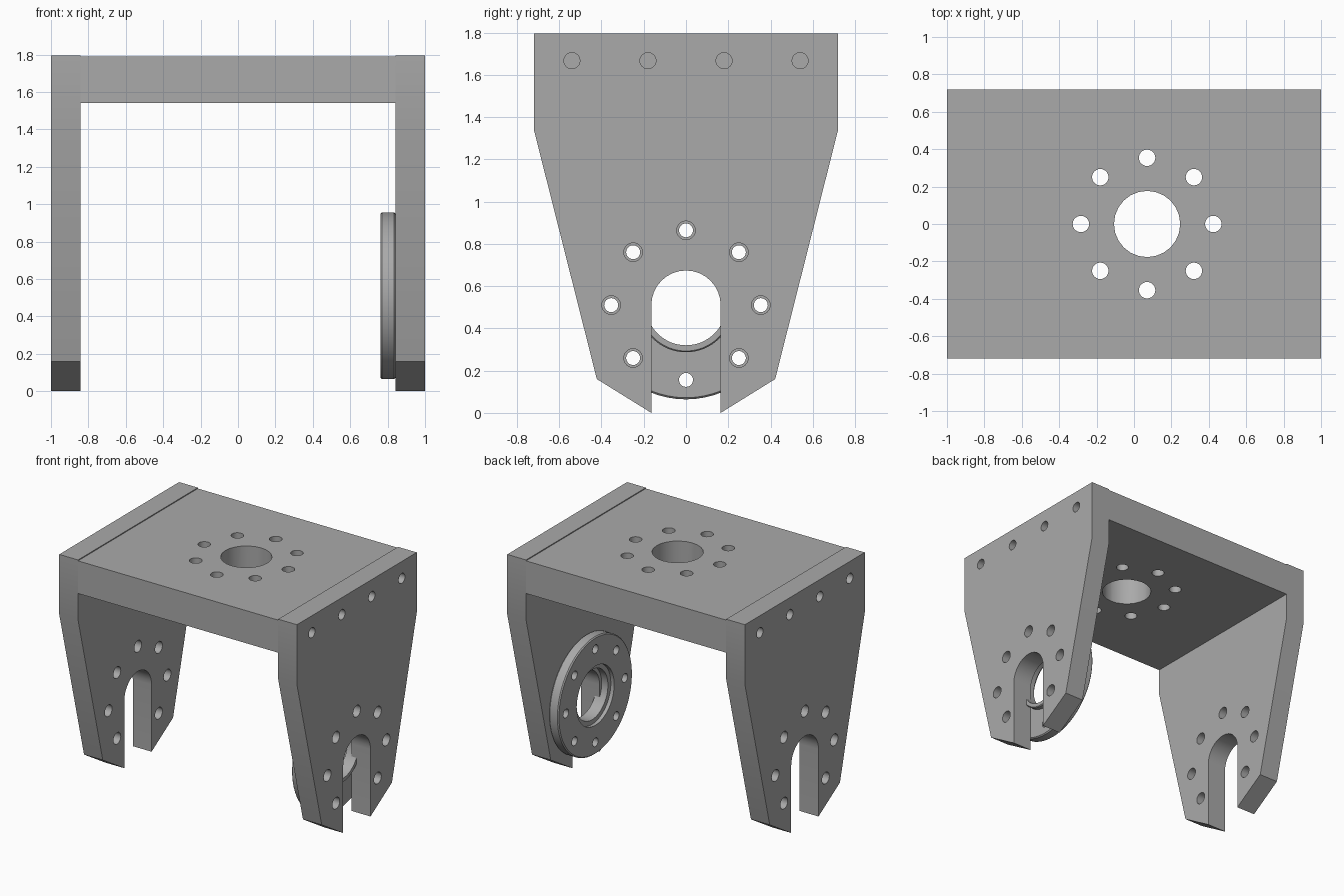
import bpy, bmesh
from math import sin, cos, pi, radians
from mathutils import Vector, Matrix

cube = bpy.data.objects.get("Cube")
if cube:
    bpy.data.objects.remove(cube)

grey = bpy.data.materials.new("plain grey")
grey.use_nodes = True
colour = (0.4, 0.4, 0.4, 1)
grey.diffuse_color = colour
grey.node_tree.nodes["Principled BSDF"].inputs["Base Color"].default_value = colour

THICK = 0.158      # leg thickness
INNER = 1 - THICK  # inner face of the legs
HUB_Z = 0.51       # height of the pivot axis
RING = 0.354       # bolt circle radius


def make(name, bm):
    bmesh.ops.recalc_face_normals(bm, faces=bm.faces)
    mesh = bpy.data.meshes.new(name)
    bm.to_mesh(mesh)
    bm.free()
    obj = bpy.data.objects.new(name, mesh)
    bpy.context.collection.objects.link(obj)
    mesh.materials.append(grey)
    return obj


def add_cylinder(bm, centre, axis, radius, length, segments=24):
    turn = Vector(axis).to_track_quat("Z", "Y").to_matrix().to_4x4()
    bmesh.ops.create_cone(bm, cap_ends=True, segments=segments, radius1=radius,
                          radius2=radius, depth=length,
                          matrix=Matrix.Translation(centre) @ turn)


def finish(obj, cutter_bm=None):
    """Cut the holes and shade the part."""
    bpy.ops.object.select_all(action="DESELECT")
    obj.select_set(True)
    bpy.context.view_layer.objects.active = obj
    if cutter_bm:
        cutter = make("hole_cutter", cutter_bm)
        cutter.hide_render = True
        mod = obj.modifiers.new("holes", "BOOLEAN")
        mod.operation, mod.solver, mod.object = "DIFFERENCE", "EXACT", cutter
        bpy.ops.object.modifier_apply(modifier=mod.name)
        bpy.data.objects.remove(cutter)
    bpy.ops.object.shade_smooth_by_angle(angle=radians(30))


def bolt_circle():
    return [(RING * cos(k * pi / 4), RING * sin(k * pi / 4)) for k in range(8)]


def leg(name, side):
    # Tapered outline with a round-ended slot open at the bottom
    half = [(0.72, 1.796), (0.72, 1.34), (0.422, 0.16), (0.164, 0)]
    arc = [(0.164 * cos(k * pi / 16), HUB_Z + 0.164 * sin(k * pi / 16)) for k in range(17)]
    outline = half + arc + [(-y, z) for y, z in reversed(half)]
    bm = bmesh.new()
    face = bm.faces.new([bm.verts.new((side * INNER, y, z)) for y, z in outline])
    extruded = bmesh.ops.extrude_face_region(bm, geom=[face])["geom"]
    bmesh.ops.translate(bm, vec=(side * THICK, 0, 0),
                        verts=[v for v in extruded if isinstance(v, bmesh.types.BMVert)])
    obj = make(name, bm)

    holes = bmesh.new()
    for y, z in bolt_circle():
        if z > -0.3:
            add_cylinder(holes, (side * 0.92, y, HUB_Z + z), (1, 0, 0), 0.044, 0.4)
    for y in (-0.54, -0.18, 0.18, 0.54):
        add_cylinder(holes, (side * 0.92, y, 1.667), (1, 0, 0), 0.038, 0.4)
    finish(obj, holes)


leg("left_leg", 1)
leg("right_leg", -1)

# Top plate between the legs, with a bore, a bolt circle and blind screw holes
bm = bmesh.new()
bmesh.ops.create_cube(bm, size=1, matrix=Matrix.Translation((0, 0, 1.665))
                      @ Matrix.Diagonal((2 * INNER, 1.44, 0.248, 1)))
plate = make("top_plate", bm)
holes = bmesh.new()
add_cylinder(holes, (0.07, 0, 1.665), (0, 0, 1), 0.177, 0.5)
for x, y in bolt_circle():
    add_cylinder(holes, (0.07 + x, y, 1.665), (0, 0, 1), 0.044, 0.5)
for side in (-1, 1):
    for y in (-0.54, -0.18, 0.18, 0.54):
        add_cylinder(holes, (side * INNER, y, 1.667), (1, 0, 0), 0.038, 0.3)
finish(plate, holes)

# Pivot flange: turned ring with a recess inside and a collar seated in the leg
profile = [(0.79, 0.19), (0.79, 0.225), (0.762, 0.225), (0.762, 0.438), (0.77, 0.446),
           (0.834, 0.446), (INNER, 0.438), (INNER, 0.223), (0.876, 0.223),
           (0.882, 0.217), (0.882, 0.19)]
bm = bmesh.new()
verts = [bm.verts.new((x, 0, HUB_Z + r)) for x, r in profile]
edges = [bm.edges.new((a, b)) for a, b in zip(verts, verts[1:] + verts[:1])]
bmesh.ops.spin(bm, geom=verts + edges, cent=(0, 0, HUB_Z), axis=(1, 0, 0),
               angle=2 * pi, steps=64, use_merge=True)
bmesh.ops.remove_doubles(bm, verts=bm.verts, dist=0.0005)
flange = make("pivot_flange", bm)
holes = bmesh.new()
for y, z in bolt_circle():
    add_cylinder(holes, (0.8, y, HUB_Z + z), (1, 0, 0), 0.033, 0.3)
finish(flange, holes)
